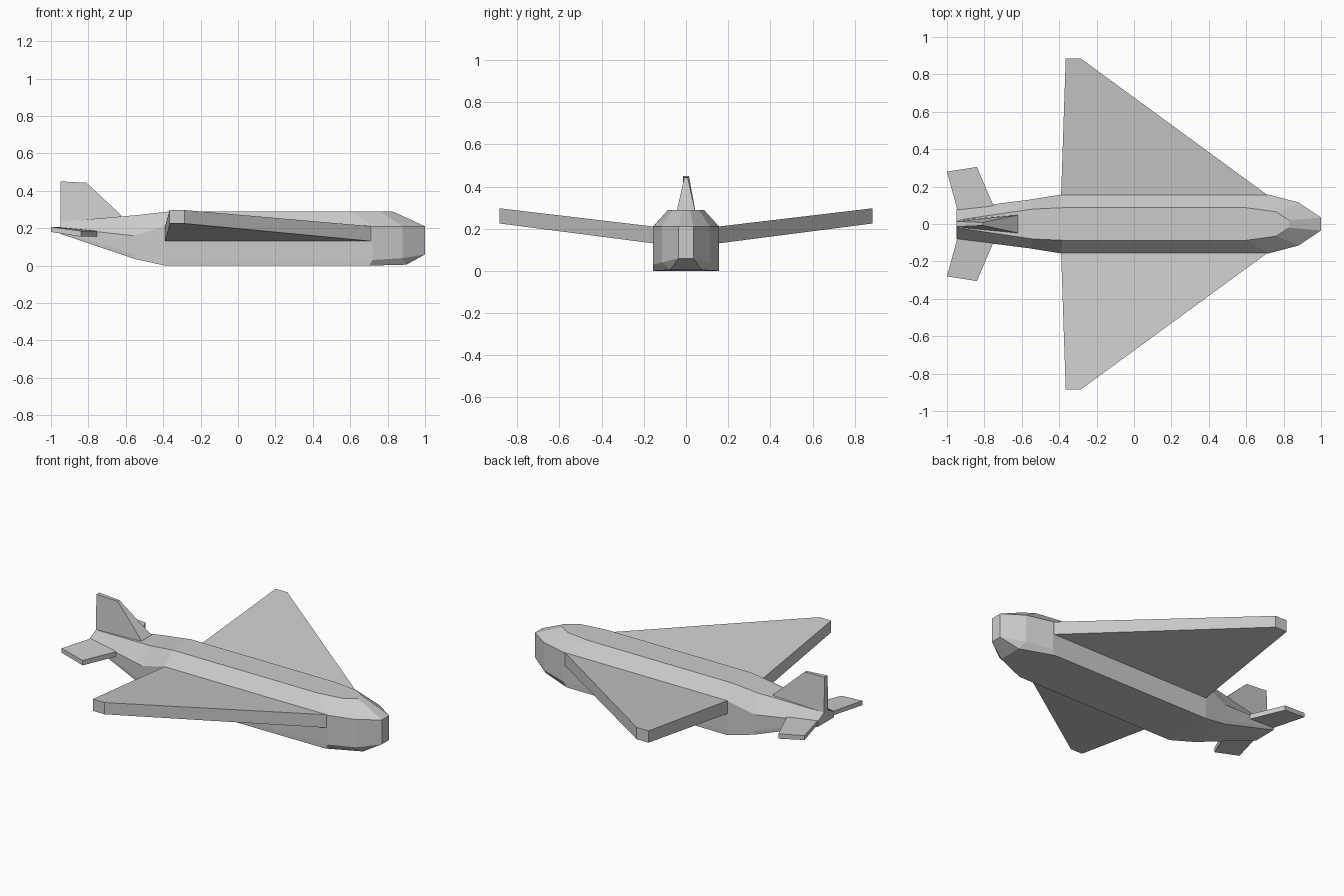
import bpy, bmesh

if "Cube" in bpy.data.objects:
    bpy.data.objects.remove(bpy.data.objects["Cube"])


def make_object(name, verts, faces):
    bm = bmesh.new()
    vs = [bm.verts.new(v) for v in verts]
    for f in faces:
        bm.faces.new([vs[i] for i in f])
    bmesh.ops.remove_doubles(bm, verts=bm.verts[:], dist=1e-4)
    bmesh.ops.recalc_face_normals(bm, faces=bm.faces[:])
    mesh = bpy.data.meshes.new(name)
    bm.to_mesh(mesh)
    bm.free()
    obj = bpy.data.objects.new(name, mesh)
    bpy.context.collection.objects.link(obj)
    return obj


def loft(name, rings):
    """Join closed rings with equal point counts and cap both ends."""
    n = len(rings[0])
    verts = [p for r in rings for p in r]
    faces = []
    for k in range(len(rings) - 1):
        a, b = k * n, (k + 1) * n
        for i in range(n):
            j = (i + 1) % n
            faces.append((a + i, a + j, b + j, b + i))
    # caps are strips running between the left and right halves
    for base in (0, (len(rings) - 1) * n):
        for i in range(n // 2 - 1):
            faces.append((base + i, base + i + 1, base + n - 2 - i, base + n - 1 - i))
    return make_object(name, verts, faces)


def mirrored(half):
    return half + [(x, -y, z) for x, y, z in reversed(half)]


# Fuselage: half sections (top, shoulder, lower side, belly) from tail to nose
sections = [
    [(-.95, .02, .235), (-.95, .08, .203), (-.95, .08, .185), (-.95, .075, .17)],
    [(-.54, .08, .27), (-.56, .13, .16), (-.55, .13, .06), (-.55, .13, .035)],
    [(-.38, .087, .288), (-.39, .157, .21), (-.39, .157, .03), (-.39, .157, 0)],
    [(.60, .087, .288), (.72, .157, .21), (.72, .157, .03), (.70, .155, 0)],
    [(.76, .065, .288), (.88, .115, .21), (.88, .115, .04), (.90, .075, .005)],
    [(.83, .02, .288), (1, .035, .21), (1, .035, .06), (1, .035, .06)],
]
loft("fuselage", [mirrored(s) for s in sections])

# Tail fin: base and top rings, thin at the tip
fin_base = mirrored([(-.62, .048, .265), (-.95, .022, .19)])
fin_top = mirrored([(-.81, .008, .443), (-.95, .014, .45)])
loft("tail_fin", [fin_base, fin_top])

# Wings and tailplanes: corners are (x rear, x front, y, rear bottom/top, front bottom/top)
panels = {
    "wing": [(-.39, .72, .15, .13, .21, .13, .21),
             (-.365, -.285, .885, .225, .297, .225, .297)],
    "tailplane": [(-.94, -.735, .06, .18, .205, .155, .185),
                  (-1, -.84, None, .18, .207, .155, .185)],
}
for part, ends in panels.items():
    for side, s in (("left", 1), ("right", -1)):
        rings = []
        for xr, xf, y, rb, rt, fb, ft in ends:
            # the swept tailplane tip is slightly longer at the front
            yr, yf = (.28, .305) if y is None else (y, y)
            rings.append([(xr, s * yr, rb), (xf, s * yf, fb),
                          (xf, s * yf, ft), (xr, s * yr, rt)])
        loft(f"{side}_{part}", rings)
